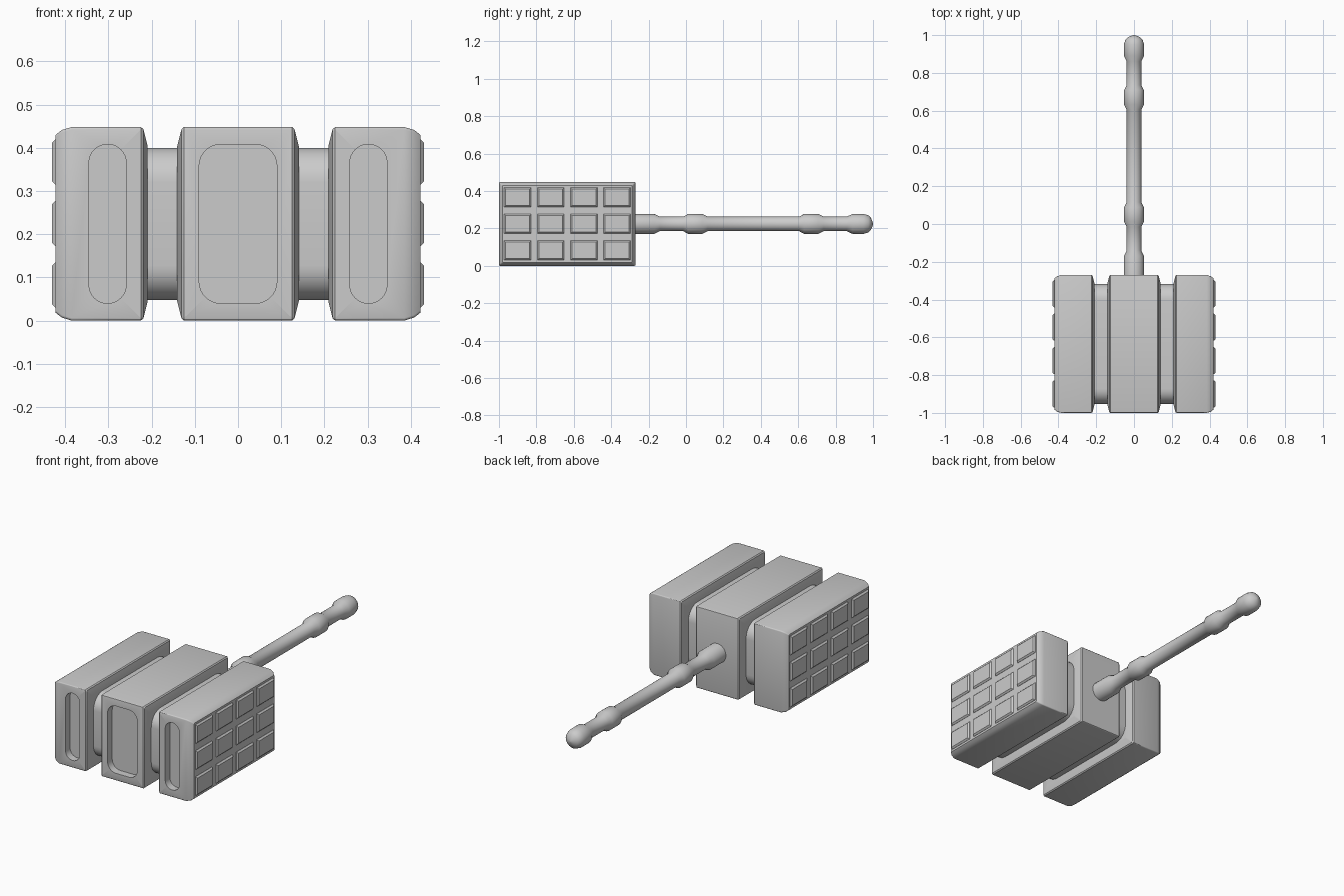
import bpy, bmesh, math
from mathutils import Vector

cube = bpy.data.objects.get("Cube")
if cube:
    bpy.data.objects.remove(cube, do_unlink=True)

grey = bpy.data.materials.new("stone_grey")
grey.use_nodes = True
grey.diffuse_color = (0.6, 0.6, 0.6, 1)
grey.node_tree.nodes["Principled BSDF"].inputs["Base Color"].default_value = (0.6, 0.6, 0.6, 1)

YC, ZC = -0.635, 0.224      # head centre
HY, HZ = 0.365, 0.224       # head half depth and half height


def rounded_rect(hu, hv, r, steps):
    """Outline of a rounded rectangle, centred on the origin."""
    pts = []
    for i, (su, sv) in enumerate([(1, 1), (-1, 1), (-1, -1), (1, -1)]):
        for k in range(steps + 1):
            a = math.pi / 2 * (i + k / steps)
            pts.append((su * (hu - r) + r * math.cos(a), sv * (hv - r) + r * math.sin(a)))
    return pts


def loft(name, rings, angle=30):
    """Skin a list of point rings and close both ends."""
    bm = bmesh.new()
    loops = [[bm.verts.new(p) for p in ring] for ring in rings]
    n = len(loops[0])
    for a, b in zip(loops, loops[1:]):
        for i in range(n):
            j = (i + 1) % n
            bm.faces.new((a[i], a[j], b[j], b[i]))
    bm.faces.new(loops[0])
    bm.faces.new(loops[-1])
    bmesh.ops.recalc_face_normals(bm, faces=bm.faces)
    mesh = bpy.data.meshes.new(name)
    bm.to_mesh(mesh)
    bm.free()
    mesh.materials.append(grey)
    obj = bpy.data.objects.new(name, mesh)
    bpy.context.collection.objects.link(obj)
    smooth(obj, angle)
    return obj


def activate(obj):
    bpy.ops.object.select_all(action="DESELECT")
    obj.select_set(True)
    bpy.context.view_layer.objects.active = obj


def smooth(obj, angle):
    activate(obj)
    bpy.ops.object.shade_smooth_by_angle(angle=math.radians(angle))


def block(name, sections, r, steps=3):
    """Head section: rounded rectangles along x, each given as (x, inset)."""
    rings = [[(x, YC + u, ZC + v) for u, v in rounded_rect(HY - d, HZ - d, r, steps)]
             for x, d in sections]
    return loft(name, rings)


def cut_slot(obj, x, hw, r):
    """Sink a rounded slot into the front face."""
    outline = rounded_rect(hw, 0.184, r, 8)
    cutter = loft("slot_cutter", [[(x + u, y, ZC + v) for u, v in outline]
                                  for y in (-1.1, -0.96)])
    cutter.hide_render = True
    mod = obj.modifiers.new("slot", "BOOLEAN")
    mod.operation = "DIFFERENCE"
    mod.solver = "EXACT"
    mod.object = cutter
    activate(obj)
    bpy.ops.object.modifier_apply(modifier=mod.name)
    bpy.data.objects.remove(cutter, do_unlink=True)
    smooth(obj, 30)


# Middle block of the head
half = [(0.125, 0), (0.131, 0.005), (0.141, 0.045)]
middle = block("head_middle", [(-x, d) for x, d in reversed(half)] + half, 0.006)
cut_slot(middle, 0, 0.09, 0.05)

for side, s in (("left", 1), ("right", -1)):
    # Outer block with softened striking edge
    outer = block(side + "_head_block",
                  [(s * x, d) for x, d in [(0.209, 0.045), (0.219, 0.005), (0.225, 0),
                                           (0.385, 0), (0.408, 0.007), (0.422, 0.018)]], 0.006)
    cut_slot(outer, s * 0.302, 0.043, 0.0425)

    # Recessed neck joining the blocks
    block(side + "_head_neck", [(s * 0.12, 0.048), (s * 0.23, 0.048)], 0.08, 8)

    # Grid of raised plates on the striking face
    for col in range(4):
        for row in range(3):
            y, z = -0.9 + 0.177 * col, 0.082 + 0.1425 * row
            rings = []
            for x, d in ((0.415, 0), (0.423, 0), (0.431, 0.008)):
                hy, hz = 0.072 - d, 0.052 - d
                rings.append([(s * x, y + a * hy, z + b * hz)
                              for a, b in ((1, 1), (-1, 1), (-1, -1), (1, -1))])
            loft(f"{side}_face_plate_{col}_{row}", rings, 20)

# Handle: a turned profile of (y, radius)
THICK, THIN = 0.053, 0.039
profile = [(-0.32, THICK), (-0.17, THICK), (-0.14, THIN)]
for c in (0.05, 0.67):
    profile += [(c - 0.065, THIN), (c - 0.038, THICK), (c + 0.038, THICK), (c + 0.065, THIN)]
profile += [(0.86, THIN), (0.89, THICK), (0.95, THICK), (0.975, 0.046), (0.988, 0.033),
            (0.996, 0.016), (1.0, 0.002)]
SIDES = 24
loft("handle", [[(r * math.cos(math.tau * k / SIDES), y, ZC + r * math.sin(math.tau * k / SIDES))
                 for k in range(SIDES)] for y, r in profile], 40)
